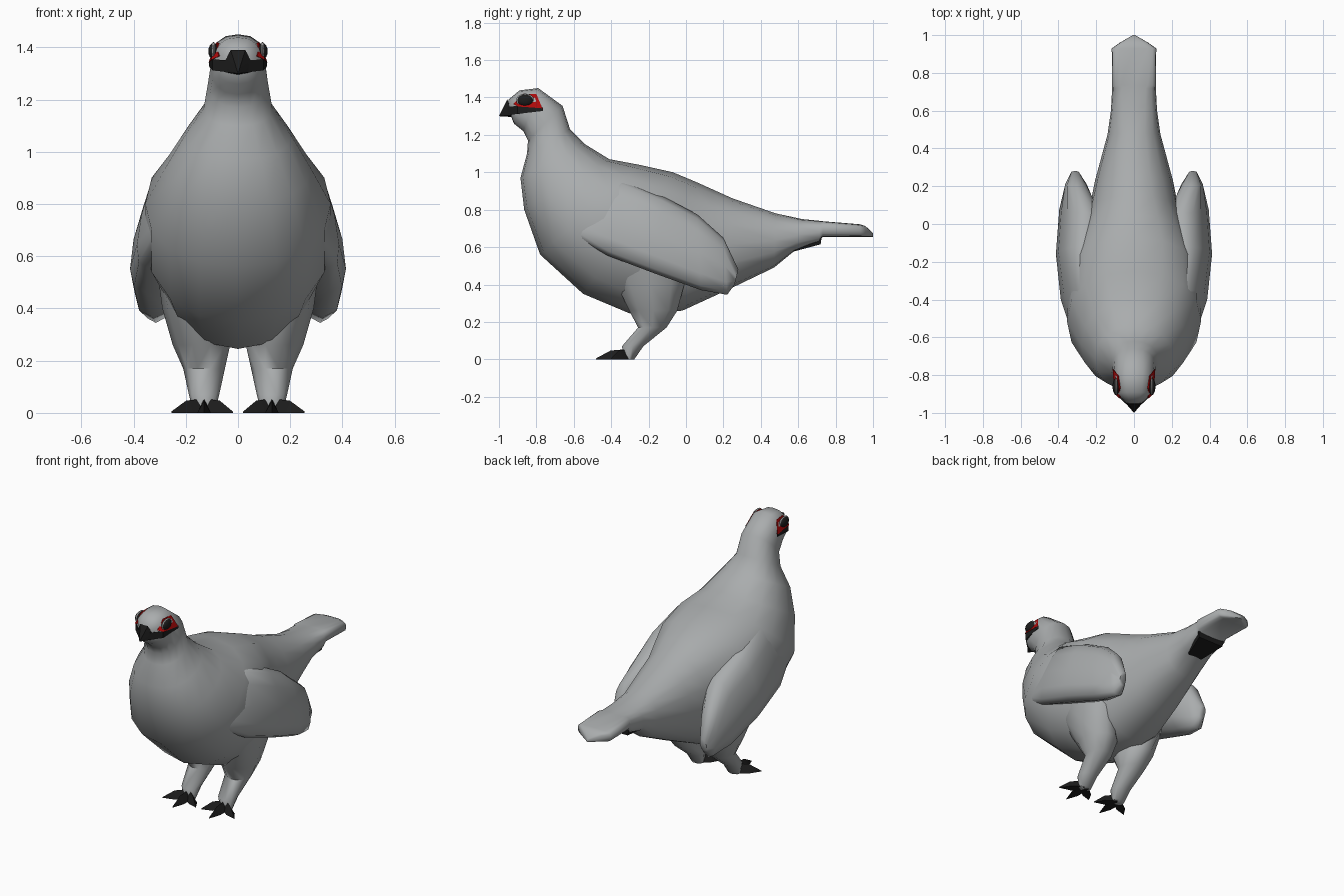
import bpy, bmesh
from math import sin, cos, pi, copysign
from mathutils import Vector

if "Cube" in bpy.data.objects:
    bpy.data.objects.remove(bpy.data.objects["Cube"])


def material(name, rgb):
    m = bpy.data.materials.new(name)
    m.diffuse_color = (*rgb, 1)
    m.use_nodes = True
    m.node_tree.nodes["Principled BSDF"].inputs["Base Color"].default_value = m.diffuse_color
    return m


GREY = material("grey", (0.40, 0.415, 0.42))
DARK = material("dark", (0.012, 0.012, 0.012))
RED = material("red", (0.42, 0.003, 0.003))
RIM = material("rim", (0.35, 0.35, 0.35))


def finish(name, bm, mat=GREY, mirror=False, angle=60):
    bmesh.ops.recalc_face_normals(bm, faces=bm.faces)
    me = bpy.data.meshes.new(name)
    bm.to_mesh(me)
    bm.free()
    ob = bpy.data.objects.new(name, me)
    bpy.context.collection.objects.link(ob)
    me.materials.append(mat)
    if mirror:
        ob.modifiers.new("mirror", "MIRROR").use_mirror_merge = False
    bpy.context.view_layer.objects.active = ob
    ob.select_set(True)
    bpy.ops.object.shade_smooth_by_angle(angle=angle * pi / 180)
    ob.select_set(False)
    return ob


def loft(name, rings, **kw):
    bm = bmesh.new()
    loops = [[bm.verts.new(p) for p in r] for r in rings]
    n = len(loops[0])
    for a, b in zip(loops, loops[1:]):
        for i in range(n):
            j = (i + 1) % n
            bm.faces.new((a[i], a[j], b[j], b[i]))
    bm.faces.new(loops[0])
    bm.faces.new(loops[-1])
    return finish(name, bm, **kw)


def hull(name, pts, **kw):
    bm = bmesh.new()
    for p in pts:
        bm.verts.new(p)
    bmesh.ops.convex_hull(bm, input=bm.verts)
    junk = [v for v in bm.verts if not v.link_faces]
    bmesh.ops.delete(bm, geom=junk, context="VERTS")
    return finish(name, bm, **kw)


def power(v, p):
    return copysign(abs(v) ** p, v)


def body_ring(yt, zt, yb, zb, w, p=0.9, n=16):
    top, bot = Vector((0, yt, zt)), Vector((0, yb, zb))
    mid, half = (top + bot) / 2, (top - bot) / 2
    return [mid + half * power(cos(2 * pi * i / n), p)
            + Vector((w * power(sin(2 * pi * i / n), p), 0, 0)) for i in range(n)]


# Head, neck, body and tail in one skin: back point, belly point, half width
loft("body", [body_ring(*r) for r in (
    (-0.95, 1.388, -0.94, 1.31, 0.045),
    (-0.89, 1.438, -0.92, 1.26, 0.088, 0.82),
    (-0.79, 1.45, -0.87, 1.22, 0.104, 0.82),
    (-0.66, 1.355, -0.845, 1.17, 0.115),
    (-0.62, 1.23, -0.85, 1.10, 0.132),
    (-0.54, 1.15, -0.885, 0.97, 0.205),
    (-0.41, 1.07, -0.865, 0.80, 0.28),
    (-0.25, 1.04, -0.78, 0.56, 0.355),
    (-0.07, 1.0, -0.55, 0.35, 0.355),
    (0.05, 0.95, -0.30, 0.245, 0.30),
    (0.15, 0.905, -0.02, 0.26, 0.24),
    (0.25, 0.86, 0.22, 0.37, 0.205),
    (0.48, 0.78, 0.47, 0.49, 0.14),
    (0.62, 0.75, 0.58, 0.58, 0.122, 0.75),
    (0.72, 0.74, 0.71, 0.62, 0.116, 0.65),
    (0.735, 0.738, 0.73, 0.655, 0.116, 0.5),
    (0.93, 0.722, 0.93, 0.655, 0.118, 0.5),
    (0.96, 0.712, 0.96, 0.655, 0.075, 0.5),
    (1.0, 0.675, 1.0, 0.655, 0.006))])

# Dark patch under the tail
hull("under_tail", [(s * x, y, z) for s in (1, -1) for x, y, z in (
    (0.075, 0.56, 0.63), (0.10, 0.725, 0.652), (0.09, 0.72, 0.615), (0.05, 0.57, 0.575))],
    mat=DARK, angle=30)


def wing_ring(top, bot, xo, xi, n=12):
    top, bot = Vector(top), Vector(bot)
    mid, half = (top + bot) / 2, (top - bot) / 2
    ring = []
    for i in range(n):
        c, s = cos(2 * pi * i / n), sin(2 * pi * i / n)
        p = mid + half * power(c, 0.85)
        p.x += ((xo if s > 0 else xi) - mid.x) * abs(s) ** 0.8
        ring.append(p)
    return ring


# Folded wings: upper edge, lower edge, outer x, inner x
loft("wing", [wing_ring(*r) for r in (
    ((0.27, -0.58, 0.80), (0.29, -0.62, 0.67), 0.315, 0.22),
    ((0.255, -0.34, 0.96), (0.345, -0.42, 0.555), 0.37, 0.17),
    ((0.265, -0.12, 0.87), (0.35, -0.17, 0.46), 0.40, 0.16),
    ((0.255, 0.06, 0.775), (0.33, 0.08, 0.37), 0.385, 0.19),
    ((0.30, 0.20, 0.65), (0.315, 0.22, 0.345), 0.365, 0.25),
    ((0.31, 0.28, 0.48), (0.31, 0.26, 0.40), 0.335, 0.29))], mirror=True)

# Feathered legs: z, centre x, radius x, centre y, radius y
loft("leg", [[(x + rx * cos(pi * i / 5), y + ry * sin(pi * i / 5), z) for i in range(10)]
             for z, x, rx, y, ry in (
    (0.55, 0.21, 0.10, -0.20, 0.24),
    (0.40, 0.18, 0.11, -0.19, 0.19),
    (0.26, 0.14, 0.11, -0.175, 0.135),
    (0.17, 0.13, 0.08, -0.18, 0.08),
    (0.07, 0.13, 0.058, -0.285, 0.06),
    (0.0, 0.13, 0.04, -0.305, 0.03))], mirror=True)

# Three clawed toes per foot
for i, (tx, ty) in enumerate(((0.255, -0.40), (0.13, -0.48), (0.02, -0.40))):
    base, tip = Vector((0.13, -0.31, 0)), Vector((tx, ty, 0))
    along = tip - base
    side = Vector((-along.y, along.x, 0)).normalized() * 0.026
    knuckle = base + along * 0.55
    up = Vector((0, 0, 0.055))
    hull(f"toe_{i}", [base + side, base - side, base + up, knuckle + side, knuckle - side,
                      knuckle + up * 0.85, tip, tip + up * 0.1],
         mat=DARK, mirror=True, angle=30)

# Beak with the dark stripe running back under the eyes
hull("beak", [(0, -1.0, 1.30), (0, -0.92, 1.295)] + [(s * x, y, z) for s in (1, -1) for x, y, z in (
    (0.028, -0.955, 1.39), (0.052, -0.94, 1.345), (0.05, -0.94, 1.305))], mat=DARK, angle=30)
hull("cheek_stripe", [(0.04, -0.955, 1.35), (0.04, -0.955, 1.305), (0.098, -0.90, 1.355),
                      (0.098, -0.90, 1.312), (0.112, -0.765, 1.345), (0.112, -0.765, 1.328),
                      (0.03, -0.85, 1.34)], mat=DARK, mirror=True, angle=30)

# Red patch around each eye
hull("eye_patch", [(0.075, -0.925, 1.365), (0.079, -0.87, 1.42), (0.084, -0.80, 1.418),
                   (0.113, -0.768, 1.342), (0.104, -0.90, 1.352), (0.02, -0.85, 1.38)],
     mat=RED, mirror=True, angle=30)

# Eyes with a pale rim
for name, mat, x, sx, sy, sz in (("eye_rim", RIM, 0.094, 0.010, 0.048, 0.036),
                                 ("eye", DARK, 0.094, 0.020, 0.044, 0.032)):
    bm = bmesh.new()
    bmesh.ops.create_uvsphere(bm, u_segments=14, v_segments=8, radius=1)
    for v in bm.verts:
        v.co = (x + v.co.x * sx, -0.86 + v.co.y * sy, 1.385 + v.co.z * sz)
    finish(name, bm, mat=mat, mirror=True)
